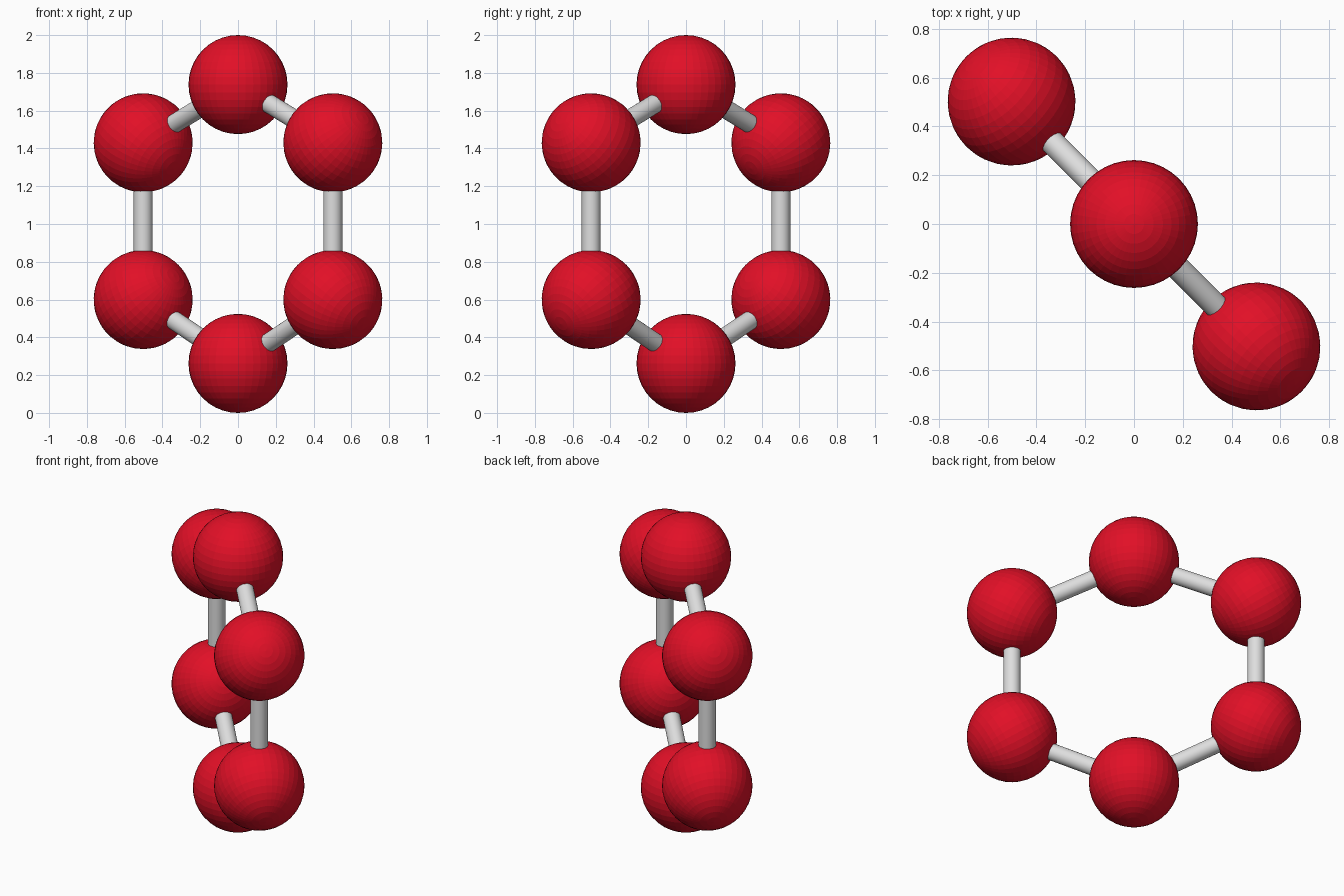
import bpy
from mathutils import Vector

if "Cube" in bpy.data.objects:
    bpy.data.objects.remove(bpy.data.objects["Cube"])

BALL_R, ROD_R = 0.262, 0.05


def material(name, rgb):
    m = bpy.data.materials.new(name)
    m.diffuse_color = (*rgb, 1)
    m.use_nodes = True
    m.node_tree.nodes["Principled BSDF"].inputs["Base Color"].default_value = m.diffuse_color
    return m


red = material("red", (0.76, 0.005, 0.02))
grey = material("light grey", (0.73, 0.73, 0.73))

# Ring of six centres, lying in the diagonal plane x = -y
ring = [Vector((s, -s, z)) for s, z in (
    (0, 1.738), (0.502, 1.43), (0.502, 0.60),
    (0, 0.262), (-0.502, 0.60), (-0.502, 1.43))]
middle = Vector((0, 0, 1.0))


def aim(direction):
    return direction.to_track_quat('Z', 'Y').to_euler()


def finish(name, mat):
    ob = bpy.context.object
    ob.name = name
    ob.data.materials.append(mat)
    return ob


for i, p in enumerate(ring):
    q = ring[(i + 1) % 6]
    # Faceted ball, pole pointing outward from the ring
    bpy.ops.mesh.primitive_uv_sphere_add(
        segments=40, ring_count=20, radius=BALL_R,
        location=p, rotation=aim(p - middle))
    finish(f"ball_{i + 1}", red)
    # Rod to the next ball
    bpy.ops.mesh.primitive_cylinder_add(
        vertices=32, radius=ROD_R, depth=(q - p).length,
        location=(p + q) / 2, rotation=aim(q - p))
    finish(f"rod_{i + 1}", grey)
    bpy.ops.object.shade_smooth_by_angle()
